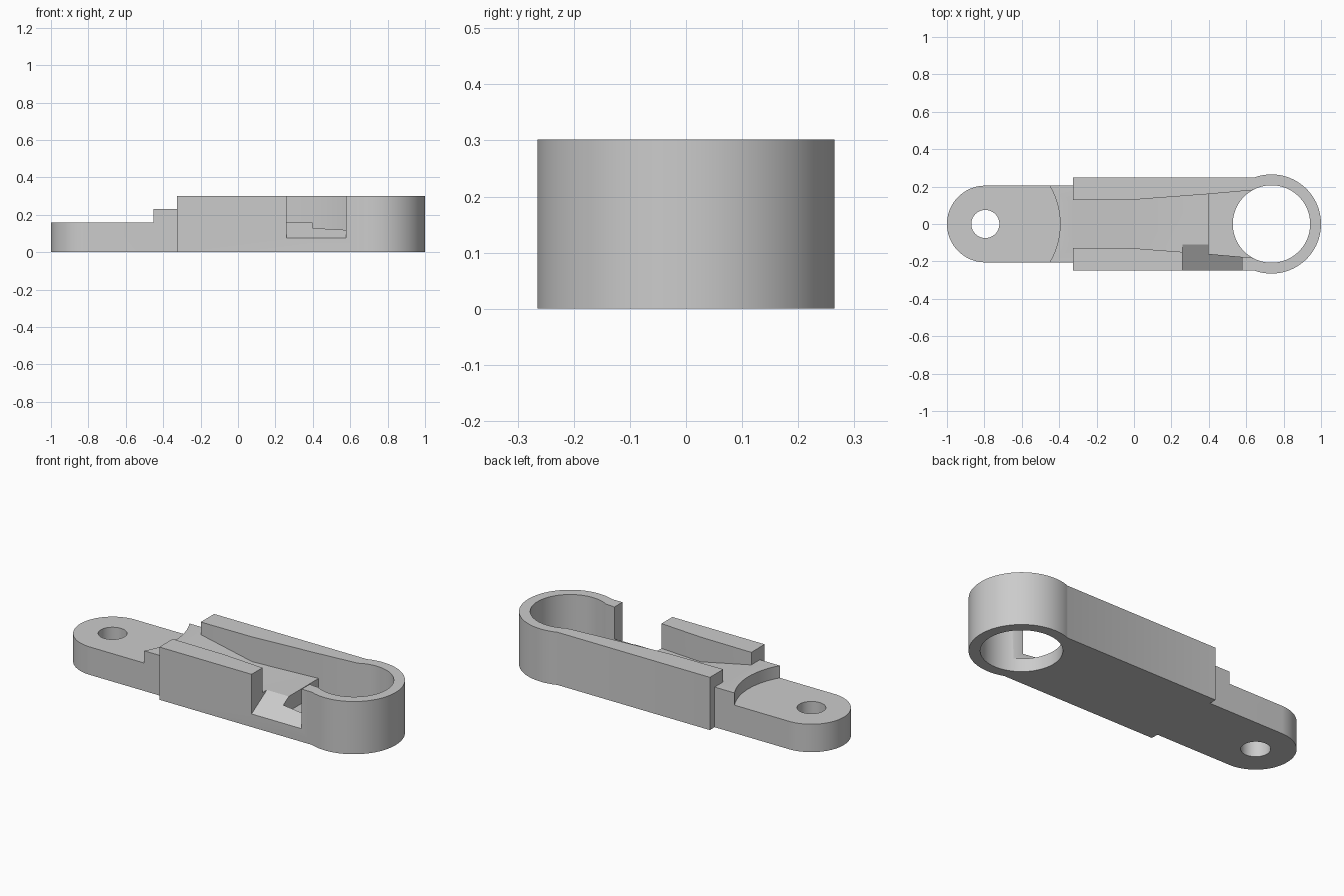
import bpy, bmesh
from math import sin, cos, pi, asin, radians

cube = bpy.data.objects.get("Cube")
if cube:
    bpy.data.objects.remove(cube, do_unlink=True)

grey = bpy.data.materials.new("plain_grey")
grey.use_nodes = True
colour = (0.6, 0.6, 0.6, 1)
grey.diffuse_color = colour
grey.node_tree.nodes["Principled BSDF"].inputs["Base Color"].default_value = colour

TAB_X, RING_X = -0.795, 0.735       # centres of the two round ends
TAB_R, RING_R = 0.205, 0.265
BODY_X, BODY_W = -0.325, 0.248      # start and half width of the main body
HEIGHT, STEP_Z, TAB_Z, FLOOR_Z = 0.302, 0.23, 0.16, 0.16


def loft(name, rings):
    """Closed solid through a list of equal-length point rings."""
    bm = bmesh.new()
    loops = [[bm.verts.new(p) for p in ring] for ring in rings]
    for a, b in zip(loops, loops[1:]):
        for i in range(len(a)):
            j = (i + 1) % len(a)
            bm.faces.new((a[i], a[j], b[j], b[i]))
    bm.faces.new(loops[0])
    bm.faces.new(loops[-1])
    bmesh.ops.recalc_face_normals(bm, faces=bm.faces)
    mesh = bpy.data.meshes.new(name)
    bm.to_mesh(mesh)
    bm.free()
    mesh.materials.append(grey)
    obj = bpy.data.objects.new(name, mesh)
    bpy.context.collection.objects.link(obj)
    return obj


def prism(name, outline, z0, z1):
    return loft(name, [[(x, y, z) for x, y in outline] for z in (z0, z1)])


def arc(cx, r, a0, a1, n=64):
    return [(cx + r * cos(a0 + (a1 - a0) * i / n), r * sin(a0 + (a1 - a0) * i / n))
            for i in range(n + 1)]


def cylinder(name, cx, r, z0, z1):
    return prism(name, arc(cx, r, 0, 2 * pi, 96)[:-1], z0, z1)


def channel(name, sections):
    """Trench cutter from (x, half width, floor height) sections."""
    return loft(name, [[(x, -w, f), (x, w, f), (x, w, 0.5), (x, -w, 0.5)]
                       for x, w, f in sections])


def combine(target, tool, operation):
    """Apply a boolean and discard the tool."""
    mod = target.modifiers.new(operation, "BOOLEAN")
    mod.operation, mod.solver, mod.object = operation, "EXACT", tool
    bpy.context.view_layer.objects.active = target
    bpy.ops.object.modifier_apply(modifier=mod.name)
    bpy.data.objects.remove(tool, do_unlink=True)


# Main body with the large round end
bend = pi - asin(BODY_W / RING_R)
link = prism("link_arm", [(BODY_X, -BODY_W)] + arc(RING_X, RING_R, -bend, bend, 96)
             + [(BODY_X, BODY_W)], 0, HEIGHT)

# Narrow tab, with its raised step behind a concave arc
tab = prism("tab", arc(TAB_X, TAB_R, pi / 2, 3 * pi / 2)
            + [(-0.2, -TAB_R), (-0.2, TAB_R)], 0, STEP_Z)
combine(tab, cylinder("step_cutter", TAB_X, 0.4, TAB_Z, 0.5), "DIFFERENCE")
combine(tab, cylinder("pin_hole", TAB_X, 0.075, -0.1, 0.5), "DIFFERENCE")
combine(link, tab, "UNION")

# Large bore
combine(link, cylinder("bore", RING_X, 0.207, -0.1, 0.5), "DIFFERENCE")

# Tapering channel: sloped entry, flat floor, then a drop towards the bore
combine(link, channel("upper_channel", [(-0.335, 0.127, 0.232), (0, 0.13, FLOOR_Z),
                                        (0.4, 0.16, FLOOR_Z)]), "DIFFERENCE")
combine(link, channel("lower_channel", [(0.399, 0.16, 0.075), (0.66, 0.183, 0.075)]),
        "DIFFERENCE")

# Side window with a ramped sill
sill = [(-0.3, 0.043), (-0.109, 0.1605), (-0.109, 0.5), (-0.3, 0.5)]
combine(link, loft("side_window", [[(x, y, z) for y, z in sill] for x in (0.26, 0.577)]),
        "DIFFERENCE")

bpy.ops.object.select_all(action="DESELECT")
link.select_set(True)
bpy.context.view_layer.objects.active = link
bpy.ops.object.shade_smooth_by_angle(angle=radians(30))
